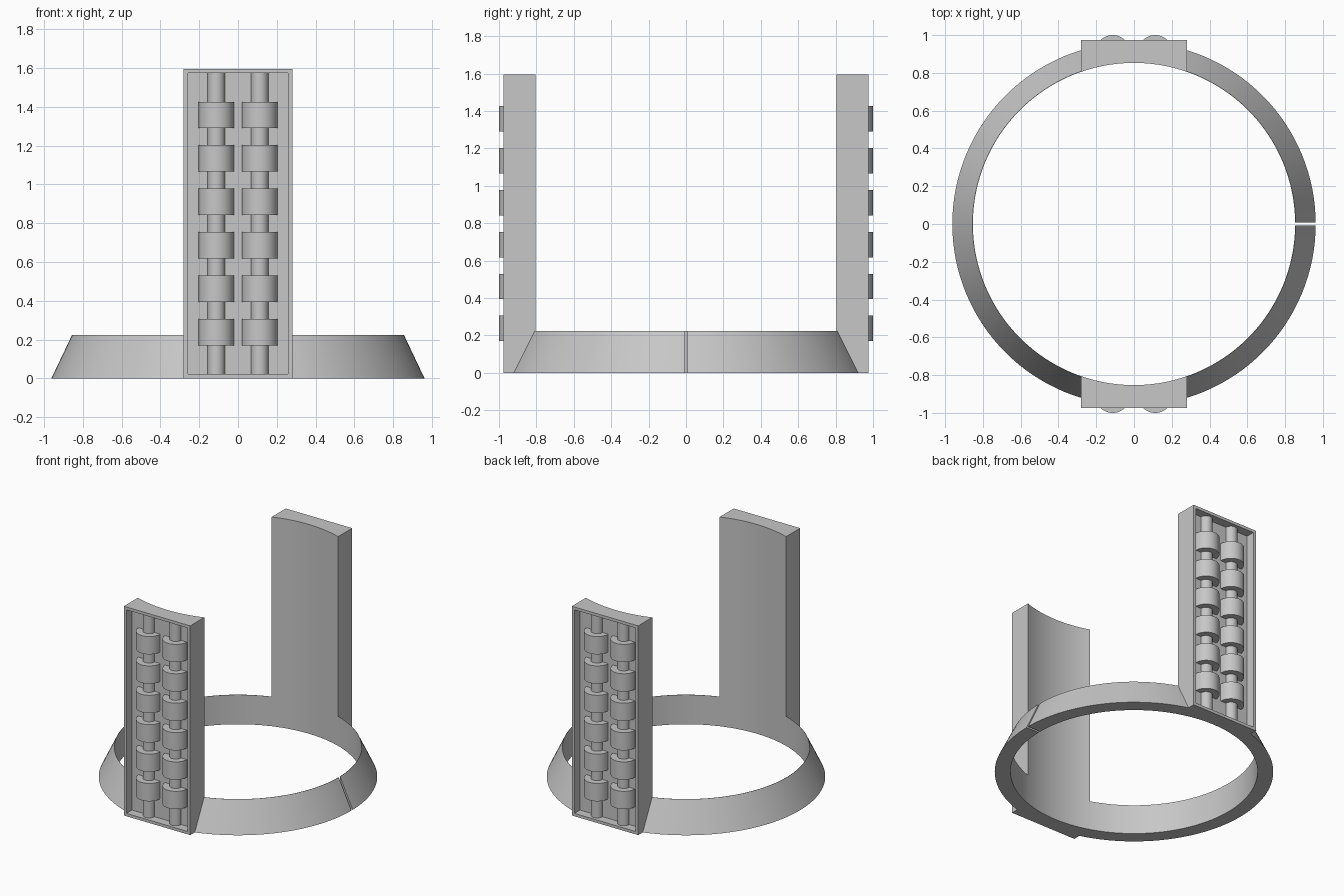
import bpy, bmesh, math

if "Cube" in bpy.data.objects:
    bpy.data.objects.remove(bpy.data.objects["Cube"])

INNER_R, BASE_R, RING_H = 0.853, 0.962, 0.225
PANEL_W, PANEL_H, PANEL_Y = 0.56, 1.595, 0.975
RIM, FLOOR_Y = 0.022, 0.908

grey = bpy.data.materials.new("plain grey")
grey.use_nodes = True
colour = (0.57, 0.57, 0.57, 1)
grey.diffuse_color = colour
grey.node_tree.nodes["Principled BSDF"].inputs["Base Color"].default_value = colour


def finish(name, bm):
    bmesh.ops.recalc_face_normals(bm, faces=bm.faces)
    mesh = bpy.data.meshes.new(name)
    bm.to_mesh(mesh)
    bm.free()
    mesh.materials.append(grey)
    obj = bpy.data.objects.new(name, mesh)
    bpy.context.collection.objects.link(obj)
    return obj


def box(name, x, y, z):
    """Box from (min, max) ranges."""
    bm = bmesh.new()
    bmesh.ops.create_cube(bm, size=1)
    for v in bm.verts:
        v.co = [r[0] if c < 0 else r[1] for c, r in zip(v.co, (x, y, z))]
    return finish(name, bm)


def cone(name, r1, r2, z0, z1):
    bm = bmesh.new()
    bmesh.ops.create_cone(bm, cap_ends=True, segments=128, radius1=r1, radius2=r2, depth=z1 - z0)
    bmesh.ops.translate(bm, verts=bm.verts, vec=(0, 0, (z0 + z1) / 2))
    return finish(name, bm)


def activate(obj):
    bpy.ops.object.select_all(action='DESELECT')
    obj.select_set(True)
    bpy.context.view_layer.objects.active = obj


def combine(obj, other, operation):
    mod = obj.modifiers.new("boolean", 'BOOLEAN')
    mod.object, mod.operation, mod.solver = other, operation, 'EXACT'
    activate(obj)
    bpy.ops.object.modifier_apply(modifier=mod.name)
    bpy.data.objects.remove(other)


def smooth(obj):
    activate(obj)
    bpy.ops.object.shade_smooth_by_angle(angle=math.radians(30))


def half_cylinders(name, x, side, radius, spans):
    """Upright half cylinders bulging outward from the recess floor."""
    bm = bmesh.new()
    steps = 24
    for z0, z1 in spans:
        verts = []
        for i in range(steps + 1):
            a = math.pi * i / steps
            verts.append(bm.verts.new((x + radius * math.cos(a),
                                       side * (FLOOR_Y + radius * math.sin(a)), z0)))
        face = bm.faces.new(verts)
        top = bmesh.ops.extrude_face_region(bm, geom=[face])["geom"]
        bmesh.ops.translate(bm, vec=(0, 0, z1 - z0),
                            verts=[g for g in top if isinstance(g, bmesh.types.BMVert)])
    smooth(finish(name, bm))


def y_range(side, a, b):
    return sorted((side * a, side * b))


# Sloped ring joined to two upright panels, bored out to one inner radius
frame = cone("ring_and_panels", BASE_R, INNER_R + 0.002, 0, RING_H)
half = PANEL_W / 2
for side in (-1, 1):
    combine(frame, box("panel", (-half, half), y_range(side, 0.7, PANEL_Y), (0, PANEL_H)), 'UNION')
combine(frame, cone("bore", INNER_R, INNER_R, -0.5, 2), 'DIFFERENCE')

# Shallow recess in each panel's outer face, and a slit in the ring
for side in (-1, 1):
    combine(frame, box("recess", (RIM - half, half - RIM), y_range(side, FLOOR_Y, 1.2),
                       (RIM, PANEL_H - RIM)), 'DIFFERENCE')
combine(frame, box("slit", (0.7, 1.1), (-0.008, 0.008), (-0.1, 0.5)), 'DIFFERENCE')
smooth(frame)

# Two shafts with six rollers each, on both panels
roller_spans = [(0.17 + 0.224 * i, 0.306 + 0.224 * i) for i in range(6)]
for side, face in ((-1, "front"), (1, "back")):
    for x, hand in ((0.112, "left"), (-0.112, "right")):
        half_cylinders(f"{face}_{hand}_shaft", x, side, 0.045, [(RIM, PANEL_H - RIM)])
        half_cylinders(f"{face}_{hand}_rollers", x, side, 0.092, roller_spans)
